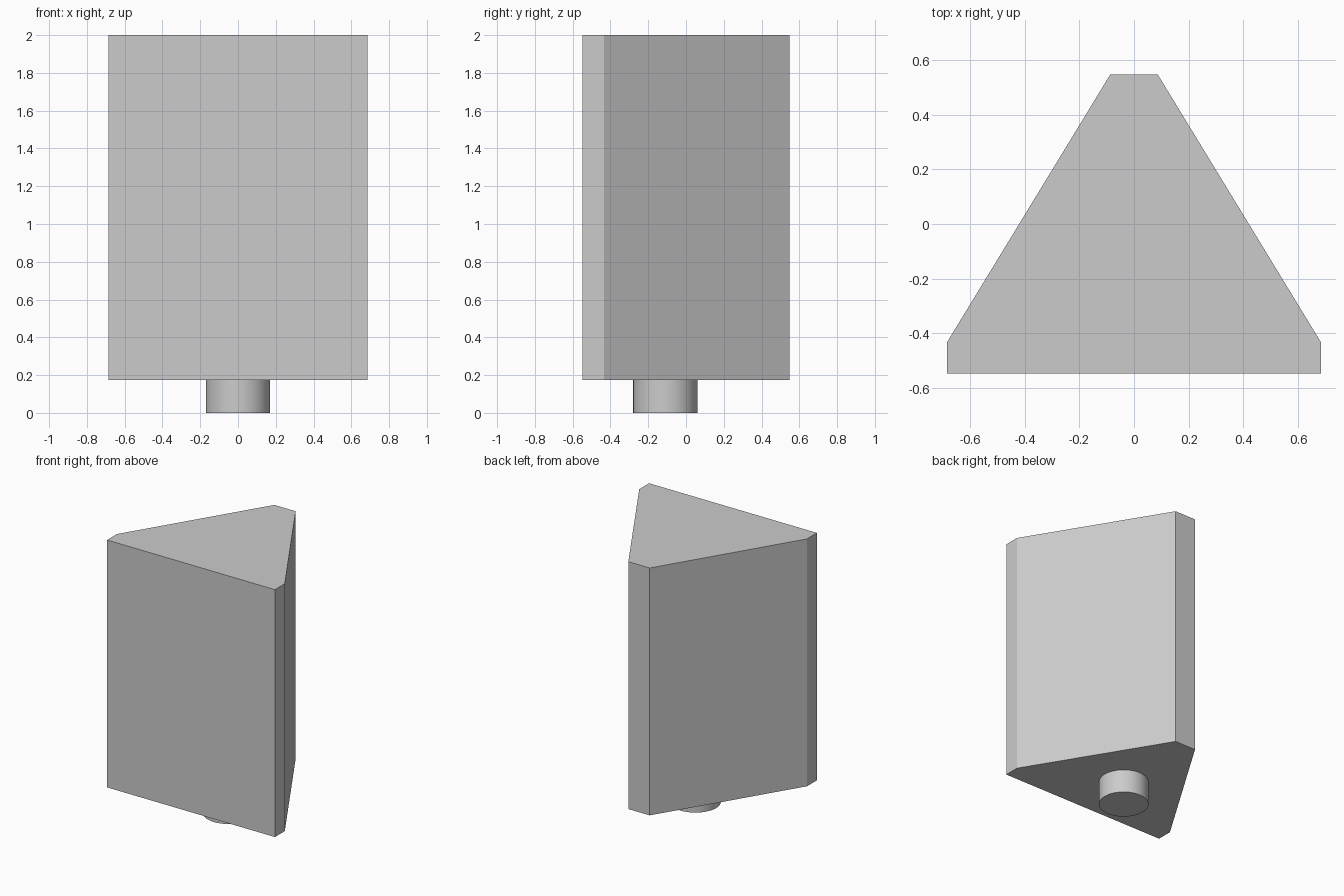
import bpy
import bmesh
import math

cube = bpy.data.objects.get("Cube")
if cube:
    bpy.data.objects.remove(cube, do_unlink=True)

HEIGHT = 2.0
PEG_HEIGHT = 0.175
PEG_RADIUS = 0.17
PEG_Y = -0.11

grey = bpy.data.materials.new("light_grey")
grey.use_nodes = True
colour = (0.6, 0.6, 0.6, 1)
grey.diffuse_color = colour
grey.node_tree.nodes["Principled BSDF"].inputs["Base Color"].default_value = colour

# Triangular block with clipped corners: mirrored outline, extruded upward
half = [(0.685, -0.548), (0.685, -0.433), (0.087, 0.548)]
outline = half + [(-x, y) for x, y in reversed(half)]
bm = bmesh.new()
base = bm.faces.new([bm.verts.new((x, y, PEG_HEIGHT)) for x, y in outline])
result = bmesh.ops.extrude_face_region(bm, geom=[base], use_keep_orig=True)
top = [v for v in result["geom"] if isinstance(v, bmesh.types.BMVert)]
bmesh.ops.translate(bm, verts=top, vec=(0, 0, HEIGHT - PEG_HEIGHT))
bmesh.ops.recalc_face_normals(bm, faces=bm.faces)
mesh = bpy.data.meshes.new("prism_block")
bm.to_mesh(mesh)
bm.free()
mesh.materials.append(grey)
block = bpy.data.objects.new("prism_block", mesh)
bpy.context.collection.objects.link(block)

# Round peg under the block
bpy.ops.mesh.primitive_cylinder_add(
    vertices=64, radius=PEG_RADIUS, depth=PEG_HEIGHT,
    location=(0, PEG_Y, PEG_HEIGHT / 2))
peg = bpy.context.object
peg.name = "bottom_peg"
peg.data.materials.append(grey)
bpy.ops.object.shade_smooth_by_angle(angle=math.radians(30))
